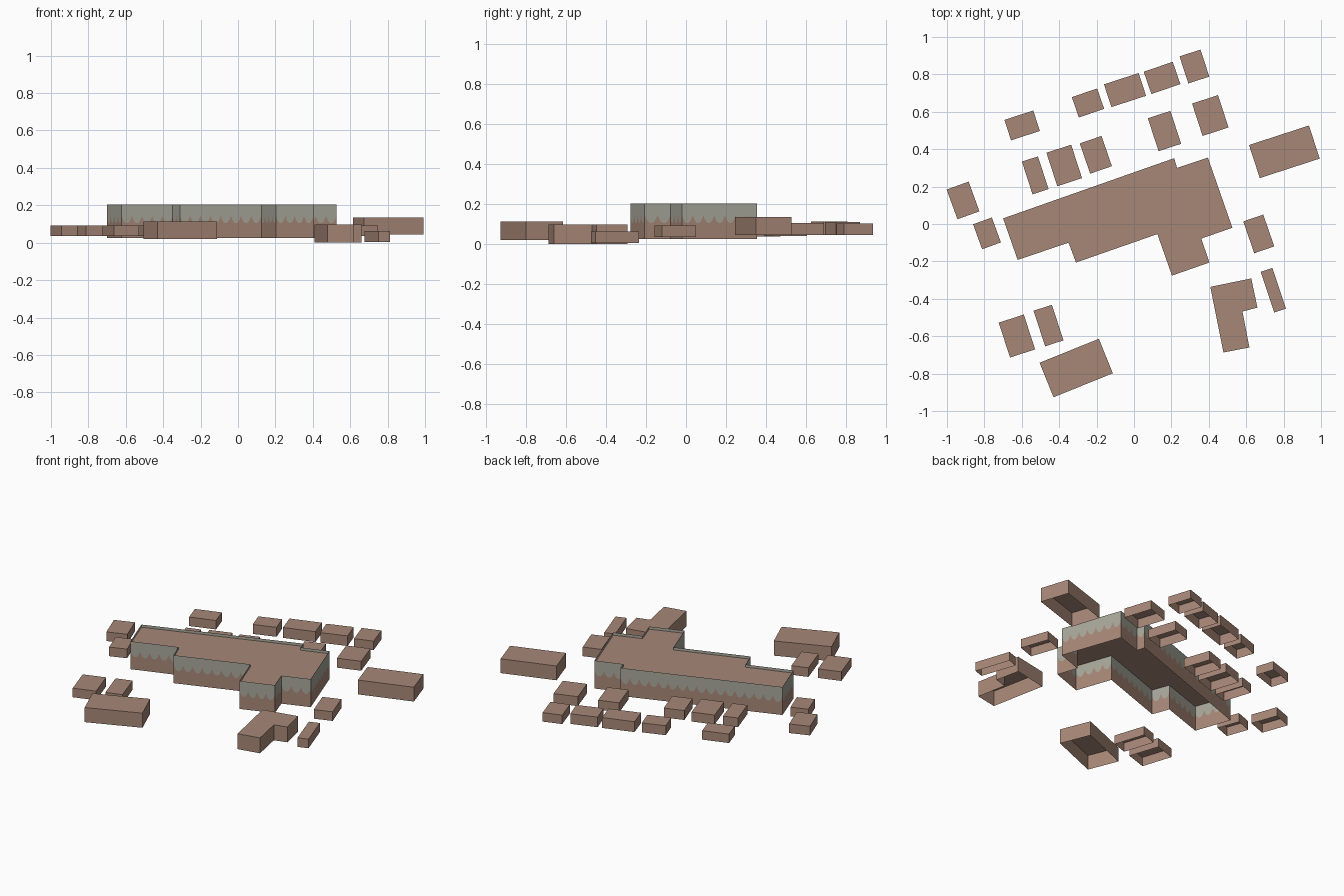
import bpy, bmesh, math
from mathutils import Vector


def material(name, rgb):
    m = bpy.data.materials.new(name)
    m.diffuse_color = (*rgb, 1)
    return m


BRICK = material("dusty_brown", (0.39, 0.243, 0.185))
STONE = material("pale_grey", (0.39, 0.39, 0.33))


def finish(name, bm, mats):
    me = bpy.data.meshes.new(name)
    bm.to_mesh(me)
    bm.free()
    for m in mats:
        me.materials.append(m)
    ob = bpy.data.objects.new(name, me)
    bpy.context.collection.objects.link(ob)
    return ob


def shell(name, outline, z0, z1):
    """Open-bottomed block from a counter-clockwise outline."""
    bm = bmesh.new()
    low = [bm.verts.new((x, y, z0)) for x, y in outline]
    top = [bm.verts.new((x, y, z1)) for x, y in outline]
    n = len(outline)
    for i in range(n):
        j = (i + 1) % n
        bm.faces.new((low[i], low[j], top[j], top[i]))
    bm.faces.new(top)
    return finish(name, bm, [BRICK])


def house(name, cx, cy, w, d, deg, z0, z1):
    c, s = math.cos(math.radians(deg)), math.sin(math.radians(deg))
    pts = [(cx + u * w / 2 * c - v * d / 2 * s, cy + u * w / 2 * s + v * d / 2 * c)
           for u, v in ((-1, -1), (1, -1), (1, 1), (-1, 1))]
    shell(name, pts, z0, z1)


# Small rectangular houses: centre x, y, width, depth, angle, base, top
north_row = [
    (-0.598, 0.527, 0.162, 0.115, 18, 0.046, 0.103),
    (-0.246, 0.647, 0.143, 0.115, 19, 0.046, 0.106),
    (-0.048, 0.716, 0.195, 0.128, 18, 0.046, 0.112),
    (0.150, 0.781, 0.164, 0.126, 19, 0.046, 0.110),
    (0.323, 0.842, 0.118, 0.152, 18, 0.046, 0.103),
    (0.408, 0.580, 0.146, 0.182, 18, 0.046, 0.106),
    (0.163, 0.497, 0.127, 0.185, 18, 0.040, 0.100),
    (-0.204, 0.370, 0.123, 0.171, 19, 0.037, 0.097),
    (-0.373, 0.313, 0.139, 0.188, 18, 0.037, 0.097),
    (-0.528, 0.260, 0.090, 0.184, 18, 0.037, 0.095),
]
outer_houses = [
    (-0.914, 0.126, 0.125, 0.169, 20, 0.035, 0.093),
    (-0.786, -0.050, 0.107, 0.142, 20, 0.035, 0.093),
    (-0.626, -0.599, 0.141, 0.196, 18, 0.035, 0.093),
    (-0.457, -0.543, 0.103, 0.200, 18, 0.035, 0.093),
    (0.667, -0.053, 0.113, 0.180, 19, 0.035, 0.093),
    (0.745, -0.354, 0.066, 0.229, 18.5, 0.005, 0.063),
]
large_blocks = [
    (-0.309, -0.770, 0.342, 0.199, 22, 0.020, 0.113),
    (0.804, 0.386, 0.337, 0.186, 18, 0.044, 0.135),
]
for label, group in (("north_house", north_row), ("outer_house", outer_houses),
                     ("large_block", large_blocks)):
    for i, spec in enumerate(group):
        house(f"{label}_{i + 1}", *spec)

# L-shaped building
shell("l_shaped_building",
      [(0.408, -0.336), (0.478, -0.687), (0.617, -0.660), (0.580, -0.468),
       (0.660, -0.447), (0.627, -0.291)], 0.0, 0.098)

# Main building: walls with a scalloped grey upper band
MAIN = [(-0.70, 0.03), (-0.622, -0.192), (-0.35, -0.10), (-0.31, -0.206),
        (0.125, -0.054), (0.203, -0.276), (0.403, -0.206), (0.36, -0.078),
        (0.526, -0.02), (0.395, 0.355), (0.23, 0.30), (0.215, 0.352)]
BASE, ROOF, TOP = 0.025, 0.186, 0.203
bm = bmesh.new()
for i, p in enumerate(MAIN):
    a, b = Vector(p), Vector(MAIN[(i + 1) % len(MAIN)])
    lobes = max(1, round((b - a).length / 0.057))
    cols = lobes * 8
    prev = None
    for k in range(cols + 1):
        x, y = a.lerp(b, k / cols)
        z = 0.105 + 0.038 * (1 - abs(math.sin(math.pi * k / 8))) ** 1.3
        cur = [bm.verts.new((x, y, h)) for h in (BASE, z, TOP)]
        if prev:
            for r in (0, 1):
                f = bm.faces.new((prev[r], cur[r], cur[r + 1], prev[r + 1]))
                f.material_index = r
        prev = cur
bmesh.ops.remove_doubles(bm, verts=bm.verts[:], dist=1e-5)
finish("main_walls", bm, [BRICK, STONE])

# Flat roof set just below the parapet
bm = bmesh.new()
bm.faces.new([bm.verts.new((x, y, ROOF)) for x, y in MAIN])
finish("main_roof", bm, [BRICK])
